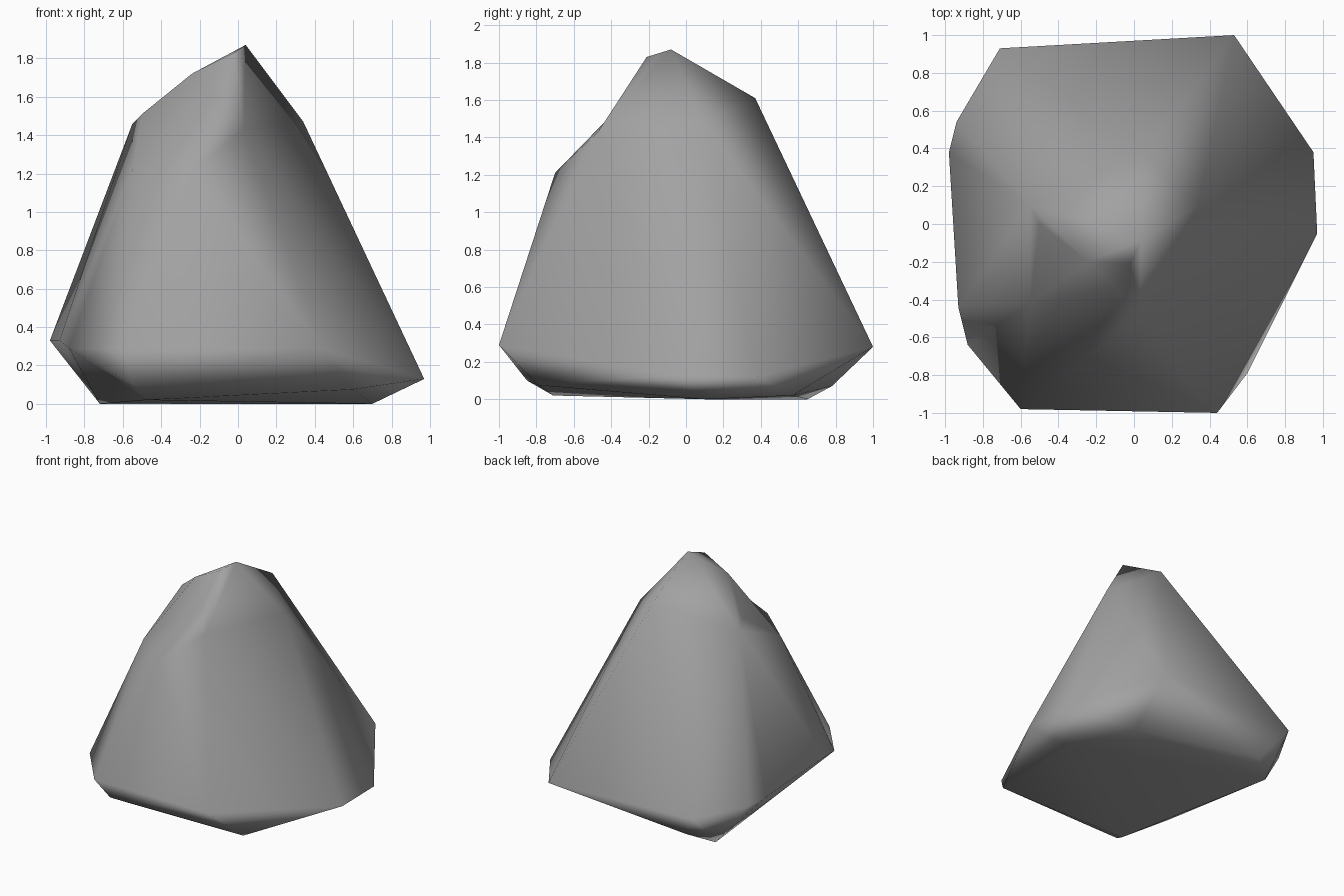
import bpy, bmesh
from mathutils import Vector

cube = bpy.data.objects.get("Cube")
if cube:
    bpy.data.objects.remove(cube)

# Stone colour
stone = bpy.data.materials.new("stone_grey")
stone.use_nodes = True
grey = (0.36, 0.36, 0.36, 1)
stone.diffuse_color = grey
stone.node_tree.nodes["Principled BSDF"].inputs["Base Color"].default_value = grey

# Corners of the boulder, in layers from the ground up
foot = [(-.72, .65, 0), (-.48, -.71, .02), (.7, .1, 0), (.47, .57, .02),
        (-.55, -.85, .1), (.6, -.79, .075), (-.55, .78, .07)]
belt = [(-.6, -.98, .28), (.44, -1, .29), (.97, -.05, .13), (.95, .38, .12),
        (.53, 1, .28), (-.71, .93, .29), (-.94, .54, .31), (-.98, .38, .33),
        (-.93, -.44, .33), (-.88, -.64, .29)]
shoulder = [(-.24, -.7, 1.21), (-.55, -.42, 1.22), (-.55, .1, 1.46),
            (-.5, 0, 1.51), (.34, .1, 1.47), (.05, .37, 1.61)]
crown = [(.04, -.08, 1.87), (-.02, -.21, 1.83), (-.24, -.2, 1.72)]
hollow = [(-.1, -.42, 1.66), (.03, -.55, 1.51)]

# Wrap the corners in a skin
bm = bmesh.new()
for corner in foot + belt + shoulder + crown + hollow:
    bm.verts.new(corner)
bmesh.ops.convex_hull(bm, input=bm.verts[:])
bmesh.ops.delete(bm, geom=[v for v in bm.verts if not v.link_faces], context='VERTS')

# Press in the hollow under the crown, above the front ledge
for v in bm.verts:
    if v.co.y < -.4 and v.co.z > 1.4:
        v.co += Vector((0, .08, -.08))

bmesh.ops.recalc_face_normals(bm, faces=bm.faces[:])
for f in bm.faces:
    f.smooth = True

mesh = bpy.data.meshes.new("boulder")
bm.to_mesh(mesh)
bm.free()
mesh.materials.append(stone)
boulder = bpy.data.objects.new("boulder", mesh)
bpy.context.collection.objects.link(boulder)

# Keep the broad faces flat and the edges soft
weighted = boulder.modifiers.new("soft_edges", 'WEIGHTED_NORMAL')
weighted.mode = 'FACE_AREA'
weighted.weight = 50
